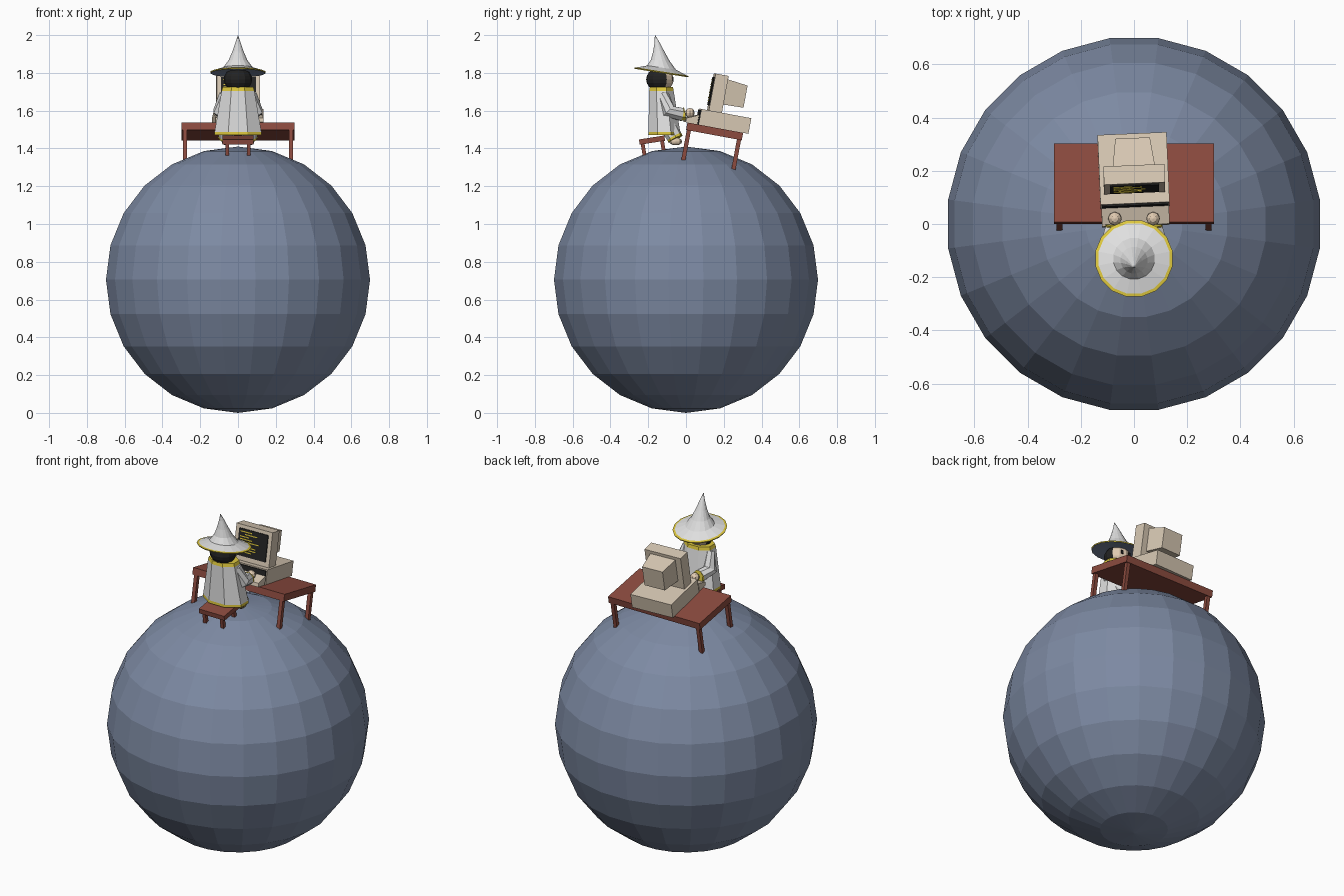
import bpy, bmesh, math, random
from mathutils import Matrix, Vector

if "Cube" in bpy.data.objects:
    bpy.data.objects.remove(bpy.data.objects["Cube"])

random.seed(4)


def lin(c):
    c /= 255
    return c / 12.92 if c <= 0.04045 else ((c + 0.055) / 1.055) ** 2.4


def material(name, r, g, b):
    m = bpy.data.materials.new(name)
    m.diffuse_color = (lin(r), lin(g), lin(b), 1)
    m.use_nodes = True
    m.node_tree.nodes["Principled BSDF"].inputs["Base Color"].default_value = m.diffuse_color
    return m


BLUE = material("slate_blue", 125, 138, 163)
RED = material("red_wood", 140, 75, 63)
BEIGE = material("beige_plastic", 216, 201, 180)
WHITE = material("white_cloth", 224, 224, 224)
GOLD = material("gold_trim", 222, 200, 62)
BLACK = material("black", 34, 34, 34)
SKIN = material("skin", 226, 204, 178)


def finish(name, bm, mats, frame=None):
    bmesh.ops.recalc_face_normals(bm, faces=bm.faces[:])
    if frame:
        bm.transform(frame)
    me = bpy.data.meshes.new(name)
    bm.to_mesh(me)
    bm.free()
    for m in mats:
        me.materials.append(m)
    ob = bpy.data.objects.new(name, me)
    bpy.context.collection.objects.link(ob)
    return ob


def box(name, x, y, z, mat, frame=None):
    """Box from (min, max) ranges."""
    bm = bmesh.new()
    bmesh.ops.create_cube(bm, size=1)
    for v in bm.verts:
        v.co = [r[0] if c < 0 else r[1] for c, r in zip(v.co, (x, y, z))]
    return finish(name, bm, [mat], frame)


def prism(name, profile, hw0, mat, frame=None, taper=None):
    """Extrude a (y, z) profile over x; taper gives the half width at a y."""
    bm = bmesh.new()
    sides = []
    for s in (-1, 1):
        sides.append([bm.verts.new((s * (taper(y) if taper else hw0), y, z)) for y, z in profile])
    n = len(profile)
    bm.faces.new(sides[0])
    bm.faces.new(sides[1])
    for i in range(n):
        j = (i + 1) % n
        bm.faces.new((sides[0][i], sides[0][j], sides[1][j], sides[1][i]))
    return finish(name, bm, [mat], frame)


def loft(name, rings, n, mats, bands, turn=0.5):
    """Skin rings of (centre, rx, ry, rotation); bands are material slots."""
    bm = bmesh.new()
    loops = []
    for c, rx, ry, rot in rings:
        loop = []
        for i in range(n):
            a = 2 * math.pi * (i + turn) / n
            loop.append(bm.verts.new(Vector(c) + rot @ Vector((rx * math.cos(a), ry * math.sin(a), 0))))
        loops.append(loop)
    for k in range(len(loops) - 1):
        for i in range(n):
            j = (i + 1) % n
            f = bm.faces.new((loops[k][i], loops[k][j], loops[k + 1][j], loops[k + 1][i]))
            f.material_index = bands[k]
    bm.faces.new(loops[0]).material_index = bands[0]
    bm.faces.new(loops[-1]).material_index = bands[-1]
    return finish(name, bm, mats)


def tube(name, points, n, mats, bands):
    """Loft along a path of (point, radius)."""
    ps = [Vector(p) for p, r in points]
    rings = []
    for i, (p, r) in enumerate(points):
        d = ps[min(i + 1, len(ps) - 1)] - ps[max(i - 1, 0)]
        rings.append((p, r, r, d.to_track_quat('Z', 'Y').to_matrix()))
    return loft(name, rings, n, mats, bands)


def ball(name, c, r, u, v, mats, rule=None, scale=(1, 1, 1), turn=0):
    bm = bmesh.new()
    bmesh.ops.create_uvsphere(bm, u_segments=u, v_segments=v, radius=r)
    bm.transform(Matrix.Diagonal((*scale, 1)) @ Matrix.Rotation(turn, 4, 'Z'))
    if rule:
        for f in bm.faces:
            f.material_index = rule(f.calc_center_median())
    return finish(name, bm, mats, Matrix.Translation(c))


def tilt(deg):
    return Matrix.Rotation(math.radians(deg), 4, 'X')


# Globe
ball("globe", (0, 0, 0.705), 0.705, 24, 12, [BLUE], turn=math.radians(7.5))

# Desk, leaning back with the globe
desk = Matrix.Translation((0, 0.155, 1.51)) @ tilt(-10.5)
box("desk_top", (-0.3, 0.3), (-0.15, 0.15), (-0.04, 0), RED, desk)
for sx in (-1, 1):
    for sy in (-1, 1):
        box("desk_leg", (sx * 0.28 - 0.011, sx * 0.28 + 0.011), (sy * 0.135 - 0.011, sy * 0.135 + 0.011),
            (-0.2, -0.03), RED, desk)

# Stool, leaning the other way
stool = Matrix.Translation((0, -0.182, 1.458)) @ tilt(9)
box("stool_seat", (-0.083, 0.083), (-0.068, 0.068), (-0.028, 0), RED, stool)
for sx in (-1, 1):
    for sy in (-1, 1):
        box("stool_leg", (sx * 0.057 - 0.01, sx * 0.057 + 0.01), (sy * 0.052 - 0.01, sy * 0.052 + 0.01),
            (-0.098, -0.02), RED, stool)

# Computer
pc = desk @ Matrix.Rotation(math.radians(2.5), 4, 'Z')
box("computer_base", (-0.13, 0.13), (-0.094, 0.173), (0, 0.084), BEIGE, pc)
box("base_front_strip", (-0.125, 0.125), (-0.101, -0.093), (0.0, 0.078), BLACK, pc)
prism("keyboard", [(-0.166, 0), (-0.166, 0.022), (-0.102, 0.05), (-0.102, 0)], 0.127, BEIGE, pc)
box("monitor_front", (-0.115, 0.115), (-0.055, 0.015), (0.084, 0.282), BEIGE, pc)
prism("monitor_back", [(0.012, 0.128), (0.012, 0.264), (0.125, 0.25), (0.125, 0.131)], 0, BEIGE, pc,
      taper=lambda y: 0.08 if y < 0.05 else 0.065)
box("screen", (-0.092, 0.092), (-0.06, -0.054), (0.11, 0.262), BLACK, pc)
for i in range(9):
    x = -0.08 + random.choice((0, 0.015, 0.03))
    z = 0.245 - i * 0.014
    box("screen_line", (x, x + random.uniform(0.05, 0.12)), (-0.063, -0.059), (z, z + 0.006), GOLD, pc)

# Robe with collar and hem
flat = Matrix.Identity(3)
loft("robe", [((0, -0.115, 1.472), 0.135, 0.092, flat), ((0, -0.115, 1.488), 0.134, 0.091, flat),
              ((0, -0.13, 1.705), 0.094, 0.07, flat), ((0, -0.13, 1.724), 0.088, 0.066, flat)],
     8, [WHITE, GOLD], [1, 0, 1])

# Sleeves, hands, legs and shoes
for s in (-1, 1):
    tube("sleeve", [((s * 0.07, -0.12, 1.69), 0.03), ((s * 0.092, -0.092, 1.598), 0.04),
                    ((s * 0.075, -0.022, 1.58), 0.037), ((s * 0.073, -0.008, 1.582), 0.037)],
         8, [WHITE, GOLD], [0, 0, 1])
    ball("hand", (s * 0.072, 0.02, 1.588), 0.026, 8, 6, [SKIN])
    tube("robe_leg", [((s * 0.055, -0.09, 1.51), 0.045), ((s * 0.062, -0.062, 1.462), 0.042),
                      ((s * 0.064, -0.056, 1.45), 0.042)], 8, [WHITE, GOLD], [0, 1])
    ball("shoe", (s * 0.064, -0.055, 1.437), 0.025, 8, 6, [SKIN], scale=(0.9, 1.4, 0.8))

# Head: hair at the back and top, face towards the screen
ball("head", (0, -0.138, 1.765), 0.075, 12, 10, [BLACK, SKIN],
     rule=lambda c: 1 if c.y > 0.018 and c.z < 0.045 else 0, scale=(1.0, 0.97, 0.85))
for s in (-1, 1):
    box("eye", (s * 0.024 - 0.007, s * 0.024 + 0.007), (-0.072, -0.066), (1.757, 1.777), BLACK)


# Pointed hat with a tilted, gold-edged brim
def hat_ring(y, z, r, deg):
    return ((0, y, z), r, r, tilt(deg).to_3x3())


loft("hat", [hat_ring(-0.13, 1.806, 0.07, -9), hat_ring(-0.13, 1.799, 0.146, -9),
             hat_ring(-0.13, 1.805, 0.148, -9), hat_ring(-0.13, 1.808, 0.136, -9),
             hat_ring(-0.13, 1.828, 0.079, -8), hat_ring(-0.136, 1.866, 0.051, -4),
             hat_ring(-0.144, 1.912, 0.031, 0), hat_ring(-0.153, 1.96, 0.014, 4),
             hat_ring(-0.164, 2.0, 0.001, 0)],
     16, [WHITE, GOLD, BLUE], [2, 1, 1, 0, 0, 0, 0, 0])
